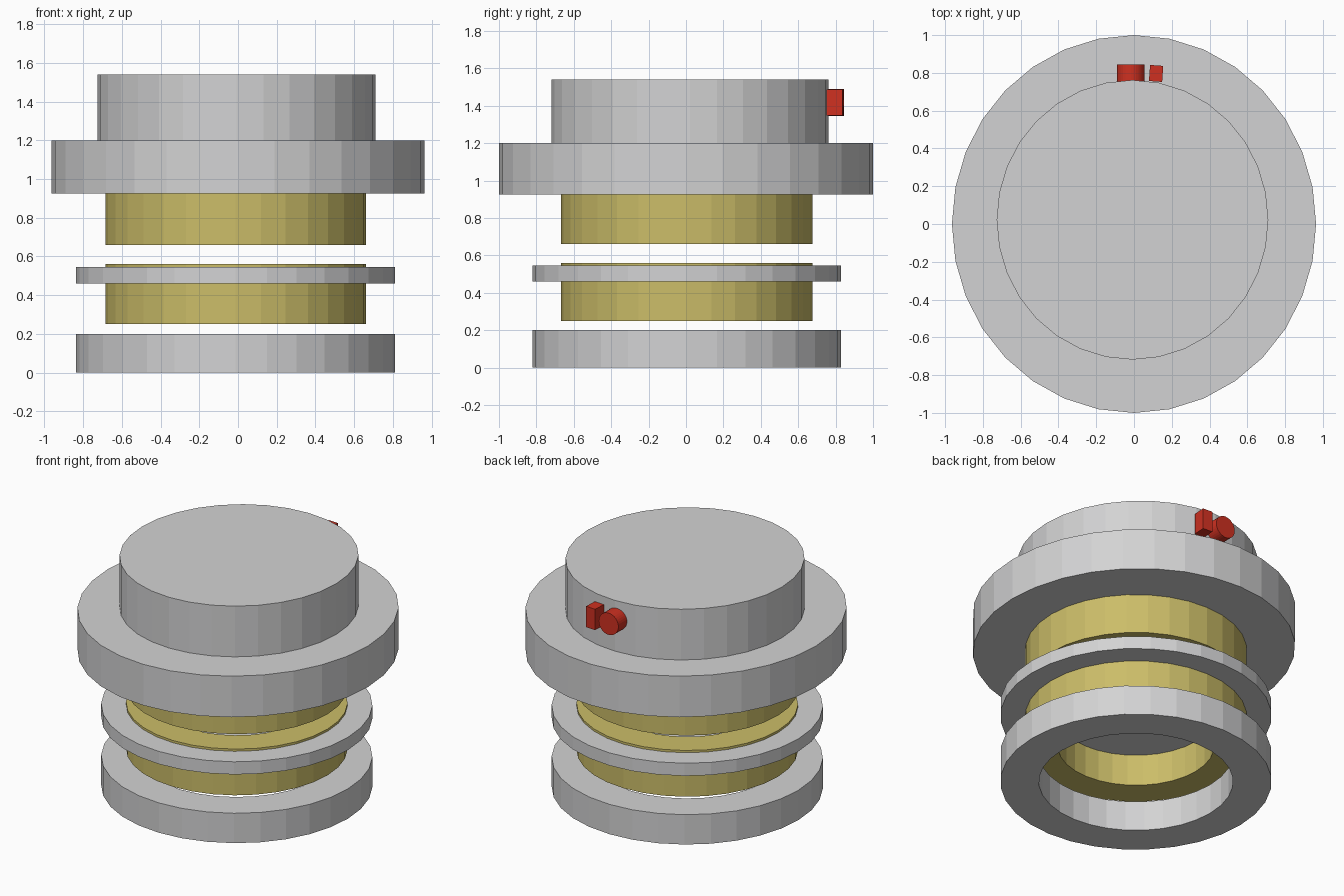
import bpy, bmesh, math
from mathutils import Matrix

if "Cube" in bpy.data.objects:
    bpy.data.objects.remove(bpy.data.objects["Cube"])

SIDES = 32


def material(name, rgb):
    m = bpy.data.materials.new(name)
    m.diffuse_color = (*rgb, 1)
    m.use_nodes = True
    m.node_tree.nodes["Principled BSDF"].inputs["Base Color"].default_value = m.diffuse_color
    return m


GREY = material("light grey", (0.65, 0.65, 0.655))
YELLOW = material("brass yellow", (0.60, 0.51, 0.14))
RED = material("red", (0.62, 0.03, 0.015))


def finish(name, bm, mat):
    bmesh.ops.recalc_face_normals(bm, faces=bm.faces)
    me = bpy.data.meshes.new(name)
    bm.to_mesh(me)
    bm.free()
    me.materials.append(mat)
    ob = bpy.data.objects.new(name, me)
    bpy.context.collection.objects.link(ob)
    return ob


def disc(name, mat, centre, rx, ry, z0, z1):
    bm = bmesh.new()
    bmesh.ops.create_cone(bm, cap_ends=True, segments=SIDES, radius1=1, radius2=1, depth=1,
                          matrix=Matrix.Translation((*centre, (z0 + z1) / 2))
                          @ Matrix.Diagonal((rx, ry, z1 - z0, 1)))
    return finish(name, bm, mat)


def ring(name, mat, centre, r_out, r_in, z0, z1):
    bm = bmesh.new()
    profile = [(r_out, z0), (r_out, z1), (r_in, z1), (r_in, z0)]
    loops = []
    for i in range(SIDES):
        a = 2 * math.pi * i / SIDES
        loops.append([bm.verts.new((centre[0] + r * math.cos(a), centre[1] + r * math.sin(a), z))
                      for r, z in profile])
    for i in range(SIDES):
        p, q = loops[i], loops[(i + 1) % SIDES]
        for k in range(4):
            n = (k + 1) % 4
            bm.faces.new((p[k], q[k], q[n], p[n]))
    return finish(name, bm, mat)


AXIS = (-0.012, 0.004)

# Stack, from the ground up
ring("base_ring", GREY, AXIS, 0.824, 0.59, 0, 0.2)
ring("lower_brass_ring", YELLOW, AXIS, 0.673, 0.475, 0.25, 0.56)
disc("middle_plate", GREY, AXIS, 0.824, 0.824, 0.46, 0.545)
ring("upper_brass_ring", YELLOW, AXIS, 0.673, 0.475, 0.66, 0.93)
disc("wide_flange", GREY, (0, 0), 0.964, 1.0, 0.925, 1.2)
disc("top_drum", GREY, (-0.008, 0.022), 0.719, 0.74, 1.2, 1.54)

# Round red button on the back of the drum
bm = bmesh.new()
bmesh.ops.create_cone(bm, cap_ends=True, segments=SIDES, radius1=0.073, radius2=0.073, depth=0.095,
                      matrix=Matrix.Translation((-0.017, 0.797, 1.417))
                      @ Matrix.Rotation(math.pi / 2, 4, 'X'))
finish("round_button", bm, RED)

# Red block beside it, turned to follow the drum
bm = bmesh.new()
bmesh.ops.create_cube(bm, size=1, matrix=Matrix.Translation((0.117, 0.797, 1.417))
                      @ Matrix.Rotation(math.radians(-4), 4, 'Z')
                      @ Matrix.Diagonal((0.07, 0.085, 0.14, 1)))
finish("square_button", bm, RED)
